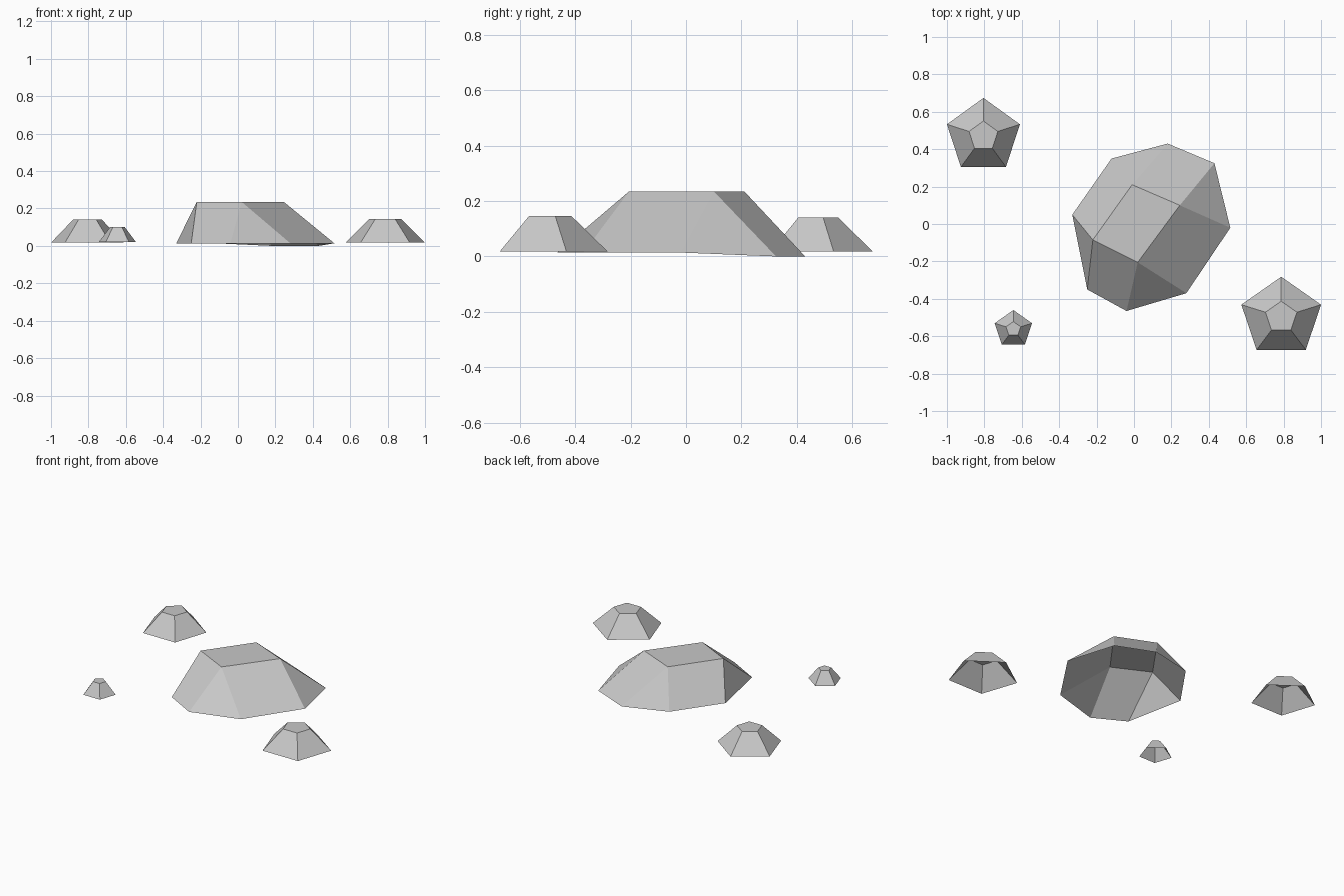
import bpy
import bmesh
from math import sin, cos, tau

if "Cube" in bpy.data.objects:
    bpy.data.objects.remove(bpy.data.objects["Cube"], do_unlink=True)

# Single stone colour
STONE = (0.58, 0.58, 0.58, 1.0)
stone = bpy.data.materials.new("stone_grey")
stone.use_nodes = True
stone.diffuse_color = STONE
bsdf = stone.node_tree.nodes["Principled BSDF"]
bsdf.inputs["Base Color"].default_value = STONE
bsdf.inputs["Roughness"].default_value = 0.9


def build_rock(name, base, top):
    """Faceted shell, open below; loops run clockwise from above.
    Each top corner serves an equal share of the base corners."""
    bm = bmesh.new()
    lower = [bm.verts.new(p) for p in base]
    upper = [bm.verts.new(p) for p in top]
    n = len(lower)
    share = n // len(upper)
    for i in range(n):
        j = (i + 1) % n
        corners = [lower[i], upper[i // share], upper[j // share], lower[j]]
        bm.faces.new(list(dict.fromkeys(corners)))
    bm.faces.new(upper[::-1])
    mesh = bpy.data.meshes.new(name)
    bm.to_mesh(mesh)
    bm.free()
    mesh.materials.append(stone)
    obj = bpy.data.objects.new(name, mesh)
    bpy.context.collection.objects.link(obj)
    return obj


def pentagon(cx, cy, rx, ry, z):
    return [(cx + rx * sin(tau * i / 5), cy + ry * cos(tau * i / 5), z)
            for i in range(5)]


def small_rock(name, cx, cy, rx, ry, z0, z1):
    taper = 0.395
    build_rock(name, pentagon(cx, cy, rx, ry, z0),
               pentagon(cx, cy, rx * taper, ry * taper, z1))


# Large central rock: eight-sided foot, four-sided flat top
LOW, HIGH = 0.014, 0.235
build_rock(
    "large_rock",
    [(-0.12, 0.35, LOW), (0.18, 0.43, 0.0), (0.43, 0.325, 0.0), (0.515, -0.02, LOW),
     (0.28, -0.37, LOW), (-0.04, -0.465, LOW), (-0.25, -0.35, LOW), (-0.33, 0.05, LOW)],
    [(-0.01, 0.21, HIGH), (0.245, 0.10, HIGH), (0.02, -0.205, HIGH), (-0.22, -0.085, HIGH)])

# Smaller five-sided rocks around it
small_rock("back_right_rock", -0.805, 0.47, 0.205, 0.204, 0.017, 0.14)
small_rock("front_left_rock", 0.787, -0.498, 0.224, 0.216, 0.017, 0.145)
small_rock("pebble", -0.645, -0.562, 0.105, 0.102, 0.02, 0.10)
